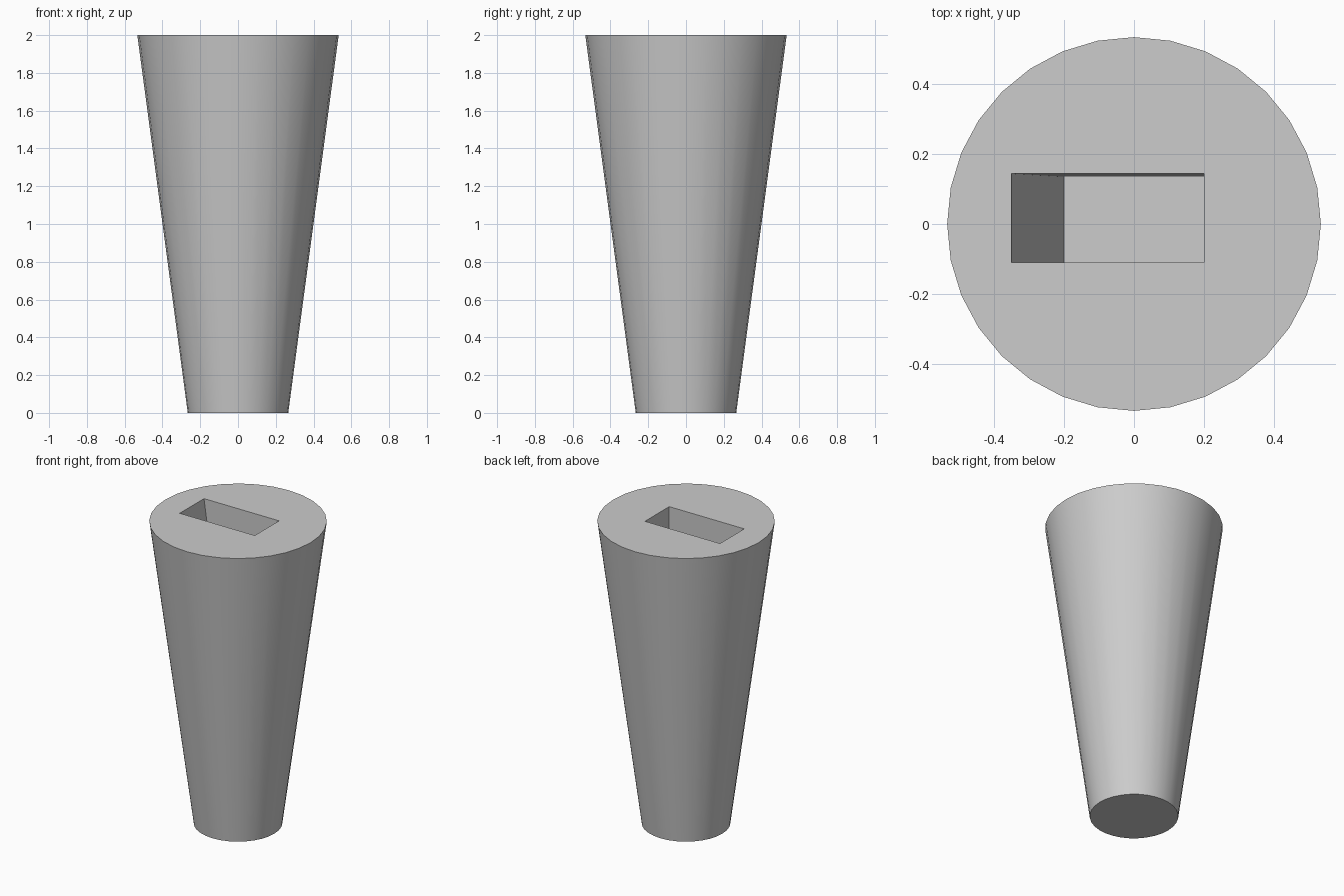
import bpy
import bmesh
import math
from mathutils import Vector

default = bpy.data.objects.get("Cube")
if default:
    bpy.data.objects.remove(default, do_unlink=True)

HEIGHT = 2.0
FLOOR = 1.0

# Plain grey material
grey = bpy.data.materials.new("plain_grey")
grey.use_nodes = True
colour = (0.604, 0.604, 0.604, 1.0)
grey.diffuse_color = colour
grey.node_tree.nodes["Principled BSDF"].inputs["Base Color"].default_value = colour


def add_object(name, bm):
    bmesh.ops.recalc_face_normals(bm, faces=bm.faces[:])
    mesh = bpy.data.meshes.new(name)
    bm.to_mesh(mesh)
    bm.free()
    mesh.materials.append(grey)
    obj = bpy.data.objects.new(name, mesh)
    bpy.context.scene.collection.objects.link(obj)
    return obj


# Tapered round body, narrow end down
bm = bmesh.new()
bmesh.ops.create_cone(bm, cap_ends=True, segments=32, radius1=0.266,
                      radius2=0.533, depth=HEIGHT)
bmesh.ops.translate(bm, verts=bm.verts[:], vec=(0, 0, HEIGHT / 2))
body = add_object("tapered_body", bm)

# Slot cutter: one sloping end, a slightly sloping back, two upright walls
bottom = [Vector(p) for p in ((-0.20, -0.11, FLOOR), (0.20, -0.11, FLOOR),
                              (0.20, 0.135, FLOOR), (-0.20, 0.135, FLOOR))]
rim = [Vector(p) for p in ((-0.35, -0.11, HEIGHT), (0.20, -0.11, HEIGHT),
                           (0.20, 0.144, HEIGHT), (-0.35, 0.144, HEIGHT))]
bm = bmesh.new()
low = [bm.verts.new(p) for p in bottom]
high = [bm.verts.new(p.lerp(q, 1.05)) for p, q in zip(bottom, rim)]
bm.faces.new(low)
bm.faces.new(high)
for i in range(4):
    j = (i + 1) % 4
    bm.faces.new((low[i], low[j], high[j], high[i]))
cutter = add_object("slot_cutter", bm)
cutter.hide_render = True

# Cut the slot, then drop the cutter
cut = body.modifiers.new("slot", 'BOOLEAN')
cut.operation = 'DIFFERENCE'
cut.solver = 'EXACT'
cut.object = cutter
bpy.ops.object.select_all(action='DESELECT')
body.select_set(True)
bpy.context.view_layer.objects.active = body
bpy.ops.object.modifier_apply(modifier=cut.name)
bpy.data.objects.remove(cutter, do_unlink=True)

# Smooth round side, crisp rims and slot
bpy.ops.object.shade_smooth_by_angle(angle=math.radians(30))
